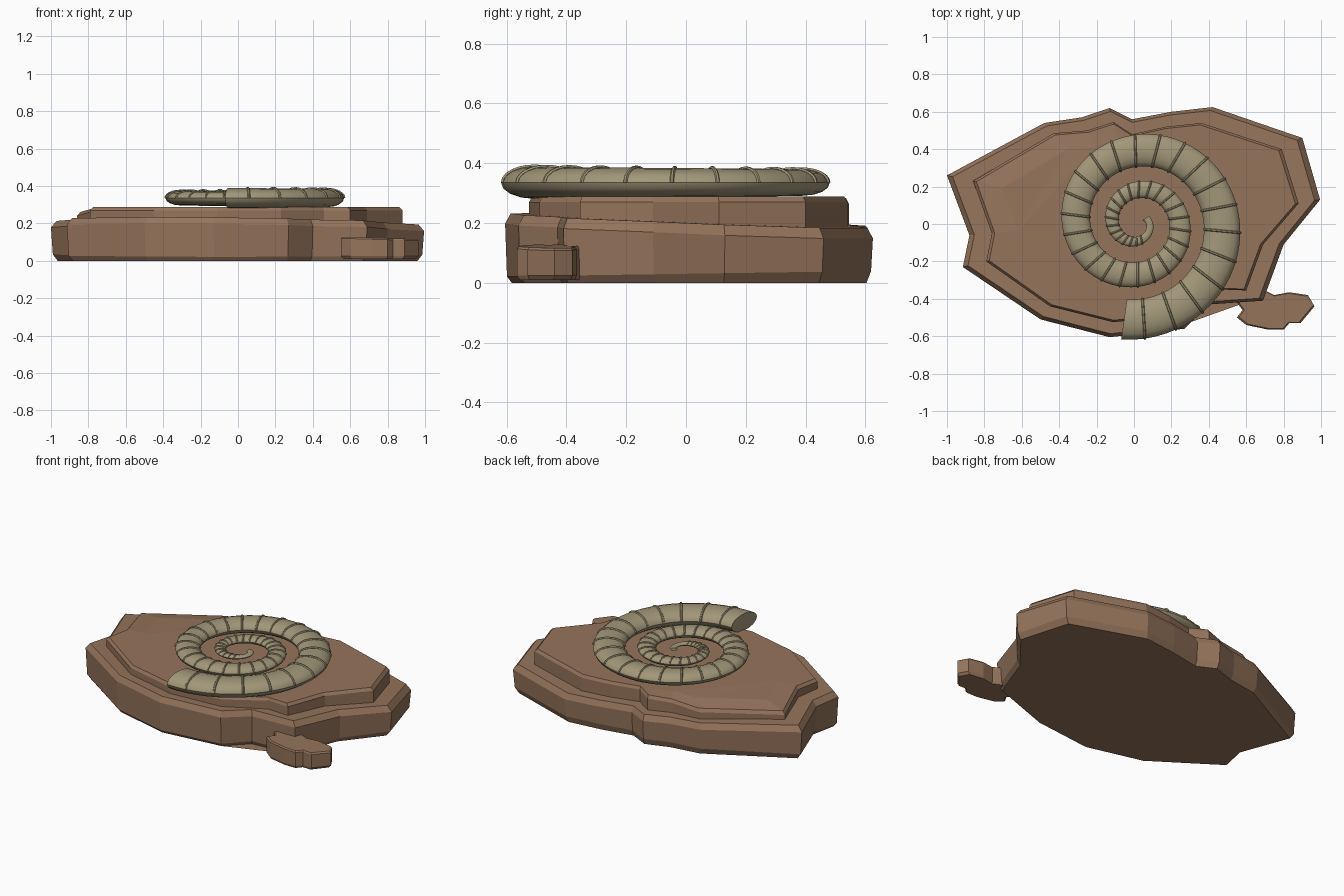
import bpy, bmesh
from math import sin, cos, pi
from mathutils import Vector

if "Cube" in bpy.data.objects:
    bpy.data.objects.remove(bpy.data.objects["Cube"])


def material(name, rgb):
    m = bpy.data.materials.new(name)
    m.diffuse_color = (*rgb, 1)
    m.use_nodes = True
    m.node_tree.nodes["Principled BSDF"].inputs["Base Color"].default_value = m.diffuse_color
    return m


ROCK = material("rock", (0.30, 0.175, 0.105))
SHELL = material("shell", (0.36, 0.31, 0.19))


def finish(bm, name, mat, smooth=False):
    bmesh.ops.recalc_face_normals(bm, faces=bm.faces)
    me = bpy.data.meshes.new(name)
    bm.to_mesh(me)
    bm.free()
    ob = bpy.data.objects.new(name, me)
    bpy.context.collection.objects.link(ob)
    me.materials.append(mat)
    if smooth:
        bpy.ops.object.select_all(action='DESELECT')
        bpy.context.view_layer.objects.active = ob
        ob.select_set(True)
        bpy.ops.object.shade_smooth_by_angle(angle=0.7)
    return ob


def loft(bm, rings, caps=True):
    rows = [[bm.verts.new(p) for p in r] for r in rings]
    n = len(rows[0])
    for a, b in zip(rows, rows[1:]):
        for i in range(n):
            j = (i + 1) % n
            bm.faces.new((a[i], a[j], b[j], b[i]))
    if caps:
        bm.faces.new(rows[0][::-1])
        bm.faces.new(rows[-1])


def slab(name, outline, centre, levels):
    """levels: (scale about centre, height function) from bottom to top"""
    cx, cy = centre
    rings = []
    for s, zf in levels:
        pts = [(cx + (x - cx) * s, cy + (y - cy) * s) for x, y in outline]
        rings.append([(x, y, zf(x, y)) for x, y in pts])
    bm = bmesh.new()
    loft(bm, rings)
    bmesh.ops.triangulate(bm, faces=[f for f in bm.faces if len(f.verts) > 4])
    return finish(bm, name, ROCK)


# broken rock slab, slightly higher at the front
base = [(-1, .26), (-.48, .54), (-.28, .57), (-.13, .62), (-.01, .56), (.20, .60),
        (.42, .625), (.90, .46), (.995, .13), (.80, -.11), (.69, -.41), (.40, -.43),
        (.27, -.56), (-.13, -.605), (-.50, -.51), (-.915, -.23), (-.88, -.06)]


def base_top(x, y):
    return .21 - .012 * x - .035 * y


slab("rock_base", base, (0, .02), [
    (.965, lambda x, y: 0),
    (.99, lambda x, y: .03 + .015 * y),
    (1, lambda x, y: base_top(x, y) - .035),
    (.97, base_top)])

# upper rock layer with a dipping back left edge
upper = [(-.86, .23), (-.43, .485), (-.25, .50), (-.11, .545), (-.01, .48), (.17, .52),
         (.36, .54), (.79, .40), (.88, .11), (.69, -.11), (.60, -.355), (.46, -.35),
         (.23, -.49), (-.11, -.525), (-.45, -.44), (-.79, -.20), (-.76, -.05)]


def upper_top(x, y):
    return .288 - .22 * max(0, -.5 * x + .85 * y - .49)


slab("rock_upper_layer", upper, (0, .02), [
    (1, lambda x, y: .17),
    (1, lambda x, y: upper_top(x, y) - .018),
    (.98, upper_top),
    (.82, upper_top)])

# small loose chip at the front right
chip = [(.55, -.42), (.58, -.46), (.55, -.50), (.60, -.54), (.72, -.565), (.80, -.565),
        (.83, -.53), (.89, -.53), (.965, -.44), (.93, -.38), (.83, -.365), (.75, -.38),
        (.69, -.35), (.62, -.38)]
slab("rock_chip", chip, (.75, -.46), [
    (.93, lambda x, y: .01),
    (1, lambda x, y: .025),
    (1, lambda x, y: .12 - .03 * (x - .55)),
    (.94, lambda x, y: .128 - .03 * (x - .55))])


# spiral shell, q counts quarter turns inward from the open end
def spine(q):
    r = .515 - .0675 * q + .0019 * q * q
    a = (q - 1) * pi / 2
    return Vector((.02 + r * cos(a), .005 + r * sin(a), .335))


def frame(q):
    out = spine(q) - Vector((.02, .005, .335))
    return spine(q), out.normalized(), max(.02, .107 - .0103 * q)


def section(q, n=16):
    c, out, r = frame(q)
    return [c + out * r * cos(t) + Vector((0, 0, r * .5 * sin(t)))
            for t in (2 * pi * i / n for i in range(n))]


Q0, Q1 = -.09, 9.35
bm = bmesh.new()
loft(bm, [section(Q0 + (Q1 - Q0) * i / 150) for i in range(151)])
finish(bm, "spiral_shell", SHELL, True)

# thin raised ribs arching over the shell
bm = bmesh.new()
STEP = .18
for k in range(46):
    q = Q0 + .13 + k * STEP
    c, out, r = frame(q)
    along = Vector((-out.y, out.x, 0))
    w = .004 + .03 * r
    rings = []
    for i in range(13):
        t = pi * i / 12
        d = out * cos(t) + Vector((0, 0, sin(t)))
        p = c + out * r * cos(t) + Vector((0, 0, (r * .5 + .001) * sin(t)))
        rings.append([p + (along * cos(u) + d * sin(u)) * w
                      for u in (2 * pi * j / 6 for j in range(6))])
    loft(bm, rings)
finish(bm, "shell_ribs", SHELL, True)
